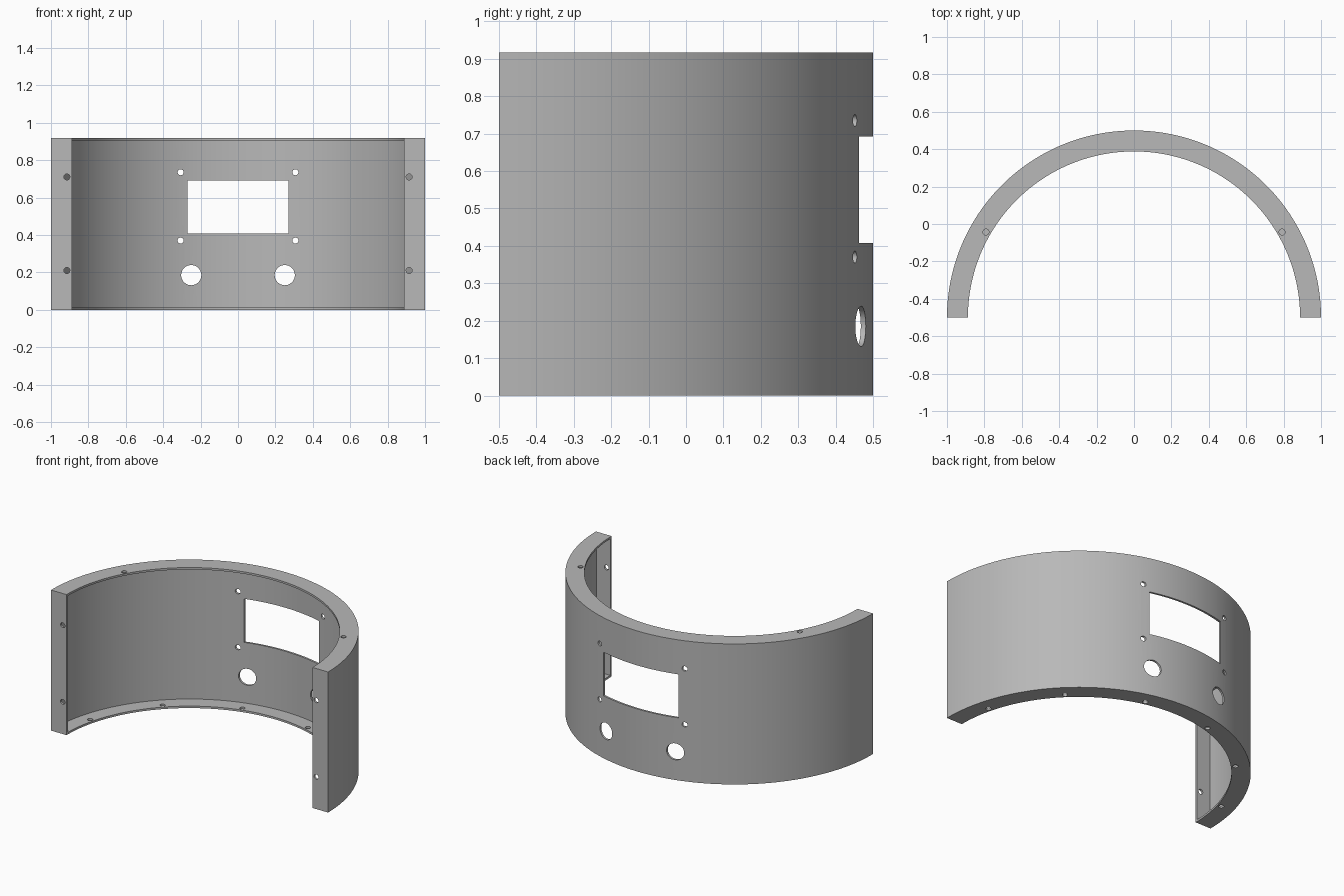
import bpy, bmesh
from math import sin, cos, pi, asin, radians
from mathutils import Matrix, Vector

cube = bpy.data.objects.get("Cube")
if cube:
    bpy.data.objects.remove(cube)

HEIGHT, OUTER, INNER, WALL = 0.917, 1.0, 0.888, 0.013
CENTRE_Y = -0.5
SEGMENTS = 96

grey = bpy.data.materials.new("plain_grey")
grey.use_nodes = True
colour = (0.48, 0.48, 0.48, 1)
grey.diffuse_color = colour
grey.node_tree.nodes["Principled BSDF"].inputs["Base Color"].default_value = colour


def arc(radius, start=0.0):
    """Points along a half circle, from +x round the back to -x."""
    step = (pi - 2 * start) / SEGMENTS
    return [(radius * cos(start + i * step), CENTRE_Y + radius * sin(start + i * step))
            for i in range(SEGMENTS + 1)]


def finish(name, bm):
    bmesh.ops.recalc_face_normals(bm, faces=bm.faces)
    mesh = bpy.data.meshes.new(name)
    bm.to_mesh(mesh)
    bm.free()
    mesh.materials.append(grey)
    obj = bpy.data.objects.new(name, mesh)
    bpy.context.collection.objects.link(obj)
    return obj


def prism(name, outline, low, high):
    bm = bmesh.new()
    face = bm.faces.new([bm.verts.new((x, y, low)) for x, y in outline])
    new = bmesh.ops.extrude_face_region(bm, geom=[face])["geom"]
    bmesh.ops.translate(bm, vec=(0, 0, high - low),
                        verts=[v for v in new if isinstance(v, bmesh.types.BMVert)])
    return finish(name, bm)


def drill(bm, position, radius, depth, along_y):
    turn = Matrix.Rotation(pi / 2, 4, "X") if along_y else Matrix()
    bmesh.ops.create_cone(bm, cap_ends=True, segments=32, radius1=radius, radius2=radius,
                          depth=depth, matrix=Matrix.Translation(position) @ turn)


# Half ring block, hollowed to leave a thin wall, two flanges and two end plates
shell = prism("curved_housing", arc(OUTER) + arc(INNER)[::-1], 0, HEIGHT)
hollow_radius = OUTER - WALL
hollow = prism("hollow_cutter", arc(hollow_radius, asin(WALL / hollow_radius)),
               WALL, HEIGHT - WALL)

# All openings
bm = bmesh.new()
window = Matrix.Translation((0, 0.4, 0.55)) @ Matrix.Diagonal((0.54, 0.4, 0.284, 1))
bmesh.ops.create_cube(bm, size=1, matrix=window)
for side in (-1, 1):
    drill(bm, (side * 0.25, 0.4, 0.185), 0.054, 0.4, True)      # round ports
    for z in (0.37, 0.735):
        drill(bm, (side * 0.307, 0.4, z), 0.016, 0.4, True)     # window screw holes
    for z in (0.21, 0.71):
        drill(bm, (side * 0.915, CENTRE_Y, z), 0.016, 0.1, True)  # end plate holes


def flange_holes(angles, z):
    for angle in angles:
        a = radians(angle)
        drill(bm, Vector((0.914 * cos(a), CENTRE_Y + 0.914 * sin(a), z)), 0.016, 0.1, False)


flange_holes((30, 150), HEIGHT)
flange_holes(range(15, 180, 30), 0)
openings = finish("openings_cutter", bm)

for cutter in (hollow, openings):
    cut = shell.modifiers.new(cutter.name, "BOOLEAN")
    cut.operation = "DIFFERENCE"
    cut.solver = "EXACT"
    cut.object = cutter

# Apply the cuts, then drop the cutters
bpy.context.view_layer.objects.active = shell
shell.select_set(True)
for name in [m.name for m in shell.modifiers]:
    bpy.ops.object.modifier_apply(modifier=name)
for cutter in (hollow, openings):
    bpy.data.objects.remove(cutter)
bpy.ops.object.shade_smooth_by_angle(angle=radians(30))
